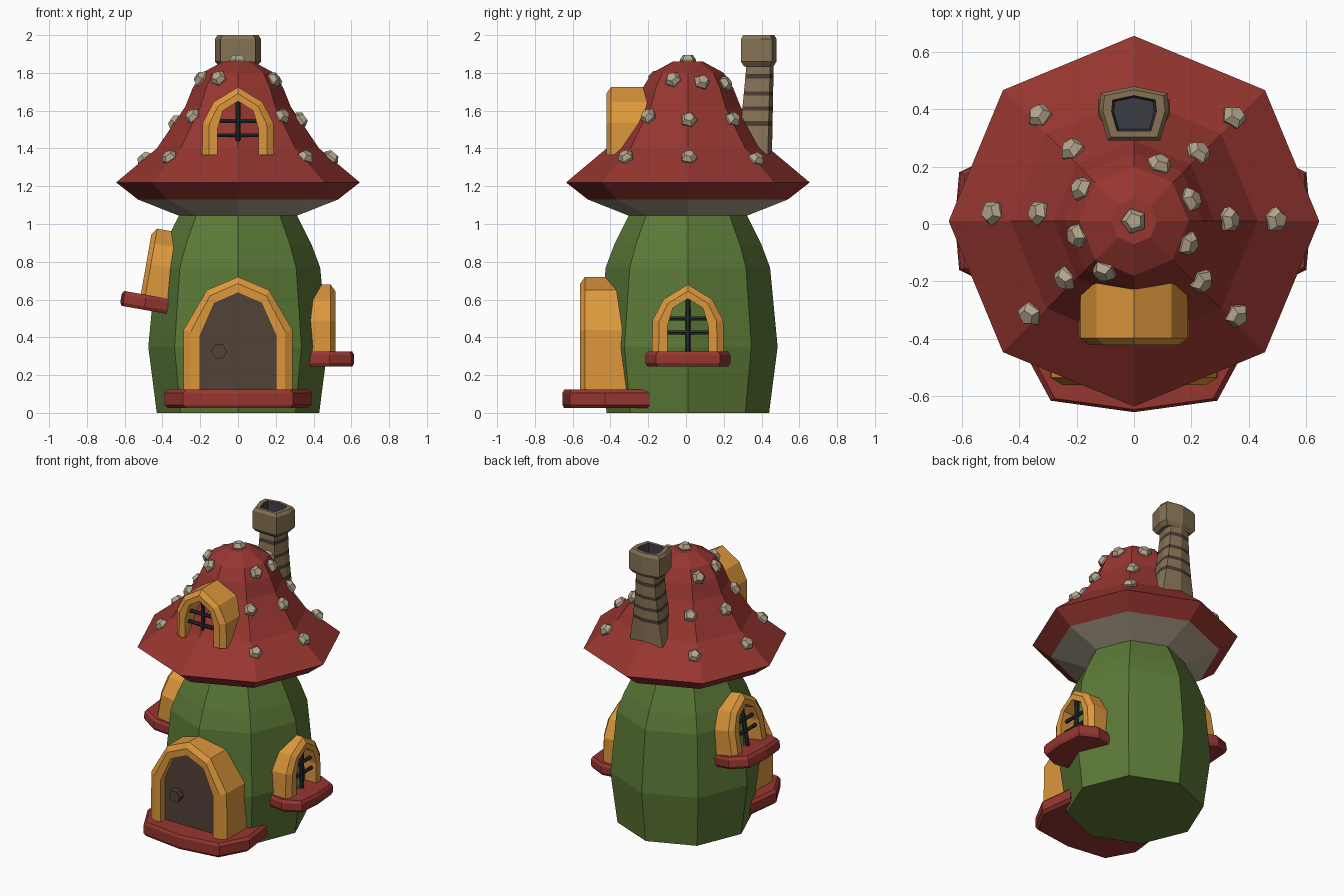
import bpy, bmesh, math
from mathutils import Vector, Matrix

if "Cube" in bpy.data.objects:
    bpy.data.objects.remove(bpy.data.objects["Cube"])

CY = 0.01  # y of the main axis


def mat(name, *rgb):
    m = bpy.data.materials.new(name)
    m.diffuse_color = (*rgb, 1)
    m.use_nodes = True
    m.node_tree.nodes["Principled BSDF"].inputs["Base Color"].default_value = m.diffuse_color
    return m


RED = mat("roof red", .31, .037, .03)
GREEN = mat("wall green", .105, .19, .037)
GOLD = mat("frame gold", .72, .31, .045)
STONE = mat("pale stone", .45, .38, .27)
BRICK = mat("chimney tan", .24, .17, .09)
STRIPE = mat("chimney stripe", .07, .042, .03)
IRON = mat("bar black", .02, .023, .028)
DOOR = mat("door brown", .085, .055, .038)
SOOT = mat("chimney hole grey", .045, .045, .06)


def loft(name, rings, mats, seg=None, M=Matrix(), caps=(0, 0)):
    """Skin closed rings; seg gives a material index for each span."""
    bm = bmesh.new()
    vs = [[bm.verts.new(M @ Vector(p)) for p in r] for r in rings]
    n = len(rings[0])
    for k in range(len(rings) - 1):
        for i in range(n):
            j = (i + 1) % n
            f = bm.faces.new((vs[k][i], vs[k][j], vs[k + 1][j], vs[k + 1][i]))
            f.material_index = seg[k] if seg else 0
    bm.faces.new(vs[0][::-1]).material_index = caps[0]
    bm.faces.new(vs[-1]).material_index = caps[1]
    bmesh.ops.recalc_face_normals(bm, faces=bm.faces)
    me = bpy.data.meshes.new(name)
    bm.to_mesh(me)
    bm.free()
    for m in mats:
        me.materials.append(m)
    ob = bpy.data.objects.new(name, me)
    bpy.context.collection.objects.link(ob)
    return ob


def ngon(n, r, z, cy=0.0):
    return [(r * math.cos(math.tau * i / n), cy + r * math.sin(math.tau * i / n), z) for i in range(n)]


def rod(name, a, b, r, m, M=Matrix()):
    a, b = Vector(a), Vector(b)
    R = M @ Matrix.Translation(a) @ (b - a).to_track_quat('Z', 'Y').to_matrix().to_4x4()
    loft(name, [ngon(6, r, 0), ngon(6, r, (b - a).length)], [m], M=R)


def mirror(half):
    """Half outline starting away from the middle and ending on x = 0."""
    return half + [(-x, z) for x, z in half[-2::-1]]


def arch(name, outer, mid, inner, depth, M):
    rings = []
    for o, m, i in zip(mirror(outer), mirror(mid), mirror(inner)):
        rings.append([(o[0], depth, o[1]), (o[0], .025, o[1]), (m[0], 0, m[1]),
                      (i[0], 0, i[1]), (i[0], depth, i[1])])
    loft(name, rings, [GOLD], M=M)


def ledge(name, half, z0, z1, M):
    pts = mirror(half)
    c = .018
    rings = [[(x * s, .1 + (y - .1) * s, z) for x, y in pts]
             for s, z in ((.95, z0), (1, z0 + c), (1, z1 - c), (.95, z1))]
    loft(name, rings, [RED], M=M)


# Green body and mushroom roof
loft("body", [ngon(8, r, z, CY) for r, z in
              ((.43, 0), (.475, .35), (.435, .77), (.39, .89), (.305, 1.06))], [GREEN])
PROFILE = [(.645, 1.22), (.43, 1.40), (.28, 1.62), (.24, 1.72), (.19, 1.80), (.08, 1.86)]
loft("roof", [ngon(8, r, z, CY) for r, z in [(.29, 1.035), (.53, 1.13)] + PROFILE],
     [RED, STONE], seg=[1, 0, 0, 0, 0, 0, 0], caps=(1, 0))


# Five-sided stones set on the roof surface
def stone(x, y):
    x, y = x * .96, (y - CY) * .96
    a, d = math.atan2(y, x), math.hypot(x, y)
    rem = (a % (math.pi / 4)) - math.pi / 8
    R = d * math.cos(rem) / math.cos(math.pi / 8)
    z, n = 1.86, Vector((0, 0, 1))
    for (r0, z0), (r1, z1) in zip(PROFILE, PROFILE[1:]):
        if r1 <= R <= r0:
            z = z0 + (z1 - z0) * (r0 - R) / (r0 - r1)
            n = Vector((math.cos(a) * (z1 - z0), math.sin(a) * (z1 - z0), r0 - r1))
    M = Matrix.Translation((x, y + CY, z)) @ n.to_track_quat('Z', 'Y').to_matrix().to_4x4()
    loft("roof_stone", [ngon(5, .04, -.02), ngon(5, .046, .008), ngon(5, .028, .034)], [STONE], M=M)


for p in ((-.34, .39), (.36, .385), (-.51, .04), (.51, .015), (-.375, -.325), (.37, -.33),
          (-.22, .265), (.23, .255), (-.34, .04), (.34, .015), (-.245, -.195), (.24, -.205),
          (.09, .21), (-.185, .125), (.2, .085), (-.2, -.04), (.19, -.07), (-.105, -.165), (0, CY)):
    stone(*p)

# Chimney: tapered striped shaft, then hollow cap
SECTION = [(.75, -1), (1, .1), (.95, .75), (0, 1), (-.95, .75), (-1, .1), (-.75, -1)]


def section(hw, hd, yc, z):
    return [(x * hw, yc + y * hd, z) for x, y in SECTION]


def shaft(z):
    t = min(1, max(0, (z - 1.36) / .48))
    return section(.075 + .06 * (1 - t) ** 1.6, .072 + .018 * (1 - t), .365 + .027 * t, z)


zs = [1.33, 1.44, 1.52, 1.545, 1.60, 1.622, 1.68, 1.702, 1.77, 1.795, 1.86]
loft("chimney_shaft", [shaft(z) for z in zs], [BRICK, STRIPE], seg=[0, 0, 1, 0, 1, 0, 1, 0, 1, 0])
loft("chimney_cap", [section(w, h, .385, z) for w, h, z in
                     ((.1, .078, 1.835), (.122, .094, 1.86), (.122, .094, 1.98), (.108, .082, 2.0),
                      (.078, .062, 2.0), (.07, .055, 1.9))],
     [BRICK, SOOT], seg=[0, 0, 0, 0, 1], caps=(0, 1))


# Arched windows: frame, bars and optional sill (local -y points outward)
def window(name, M, depth, sill=True, bar_y=.035):
    arch(name + "_frame", [(.19, 0), (.187, .17), (.13, .28), (0, .36)],
         [(.155, 0), (.152, .165), (.105, .26), (0, .325)],
         [(.108, 0), (.108, .14), (.08, .235), (0, .285)], depth, M)
    rod(name + "_bar", (0, bar_y, 0), (0, bar_y, .3), .013, IRON, M)
    for z in (.105, .18):
        rod(name + "_bar", (-.115, bar_y, z), (.115, bar_y, z), .012, IRON, M)
    if sill:
        ledge(name + "_sill", [(.2, .16), (.225, .03), (.17, -.085), (0, -.1)], -.075, .005, M)


T, R = Matrix.Translation, Matrix.Rotation
window("right_window", T((.515, CY, .32)) @ R(math.pi / 2, 4, 'Z'), .16)
window("left_window", T((-.515, CY, .625)) @ R(math.radians(10), 4, 'Y') @ R(-math.pi / 2, 4, 'Z'), .17)
window("dormer_window", T((0, -.422, 1.365)), .24, sill=False, bar_y=.04)

# Front door with frame, panel, knob and step
D = T((0, -.56, .12))
inner = [(.2, -.02), (.2, .29), (.125, .46), (0, .515)]
arch("door_frame", [(.29, -.02), (.288, .32), (.165, .53), (0, .6)],
     [(.25, -.02), (.25, .31), (.148, .5), (0, .565)], inner, .26, D)
loft("door_panel", [[(x, y, z) for x, z in mirror(inner)] for y in (.05, .12)], [DOOR], M=D)
rod("door_knob", (-.1, .06, .205), (-.1, .005, .205), .042, DOOR, D)
ledge("door_step", [(.36, .37), (.39, .13), (.29, -.055), (0, -.095)], -.095, .003, D)
